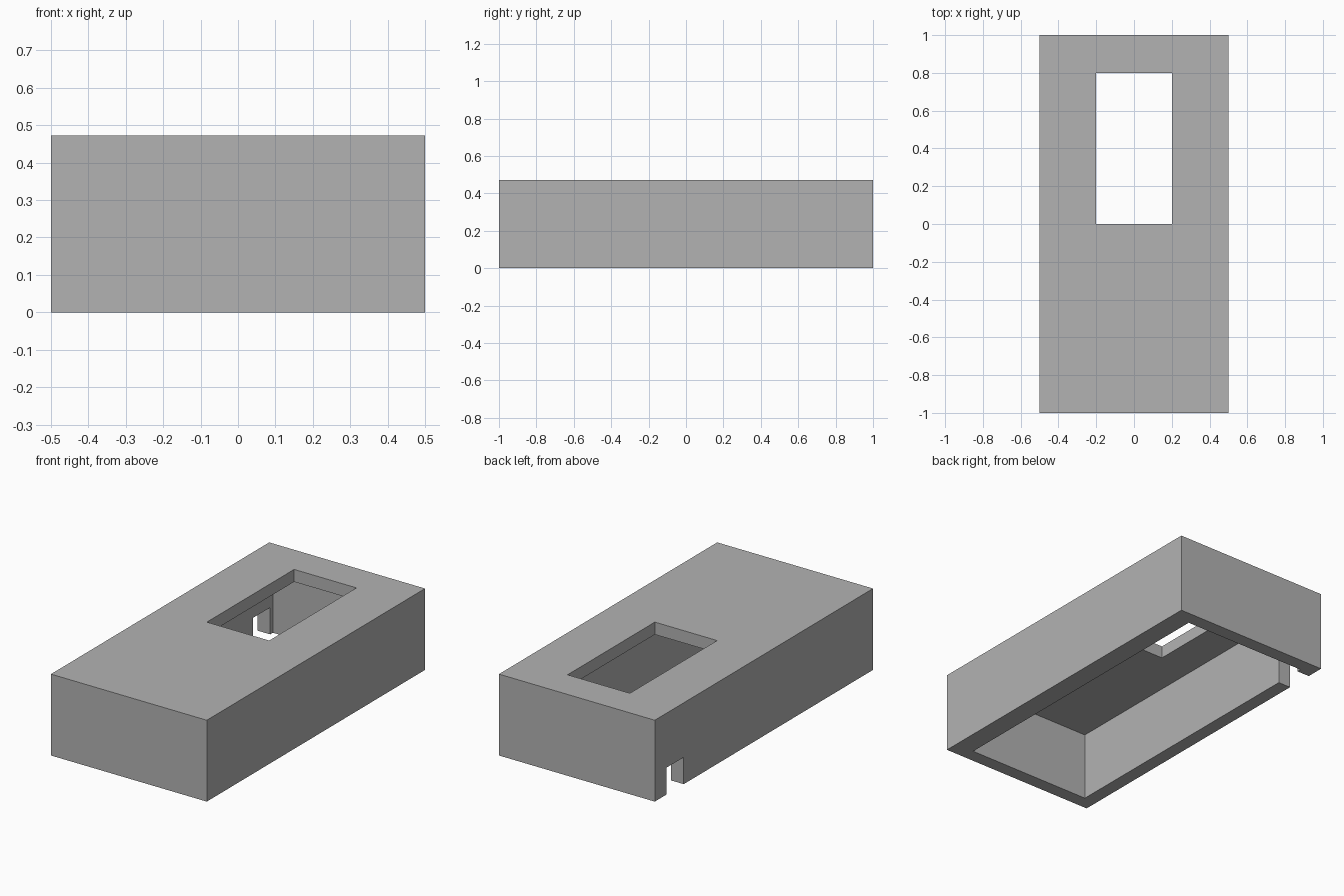
import bpy
import bmesh
from mathutils import Vector

old = bpy.data.objects.get("Cube")
if old:
    bpy.data.objects.remove(old, do_unlink=True)

HEIGHT = 0.472
CAVITY = 0.4    # depth of the hollow underside

grey = bpy.data.materials.new("plain grey")
grey.use_nodes = True
colour = (0.45, 0.45, 0.45, 1)
grey.diffuse_color = colour
grey.node_tree.nodes["Principled BSDF"].inputs["Base Color"].default_value = colour


def box(name, low, high):
    """Axis-aligned box between two corners."""
    low, high = Vector(low), Vector(high)
    bm = bmesh.new()
    bmesh.ops.create_cube(bm, size=1)
    bmesh.ops.scale(bm, vec=high - low, verts=bm.verts)
    bmesh.ops.translate(bm, vec=(low + high) / 2, verts=bm.verts)
    mesh = bpy.data.meshes.new(name)
    bm.to_mesh(mesh)
    bm.free()
    mesh.materials.append(grey)
    obj = bpy.data.objects.new(name, mesh)
    bpy.context.collection.objects.link(obj)
    return obj


def cut(target, cutter):
    """Subtract the cutter, bake the result and remove the cutter."""
    cutter.hide_render = True
    mod = target.modifiers.new("cut", "BOOLEAN")
    mod.operation = "DIFFERENCE"
    mod.solver = "EXACT"
    mod.object = cutter
    bpy.context.view_layer.objects.active = target
    bpy.ops.object.modifier_apply(modifier=mod.name)
    bpy.data.objects.remove(cutter, do_unlink=True)


# Outer shell of the enclosure
case = box("enclosure_cover", (-0.5, -1, 0), (0.5, 1, HEIGHT))

# Hollow underside, with a thicker wall on the left
cut(case, box("cavity_cutter", (-0.42, -0.92, -0.1), (0.38, 0.92, CAVITY)))

# Rectangular window through the top
cut(case, box("window_cutter", (-0.2, 0, 0.3), (0.2, 0.8, 0.6)))

# Cable notch in the right wall near the back
cut(case, box("notch_cutter", (-0.6, 0.735, -0.1), (-0.3, 0.895, 0.156)))
